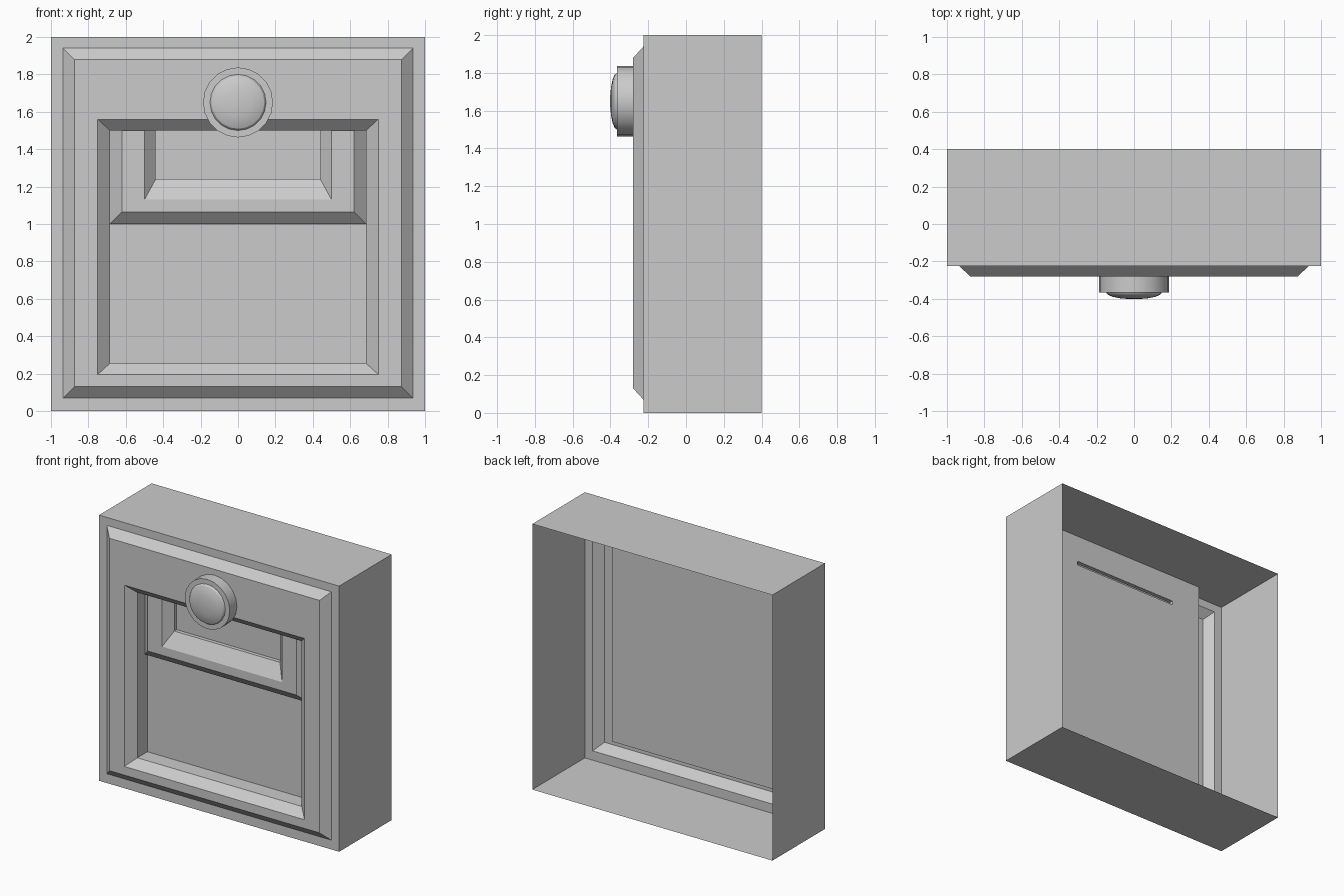
import bpy, bmesh, math

if "Cube" in bpy.data.objects:
    bpy.data.objects.remove(bpy.data.objects["Cube"])


def rect(x, z0, z1, y):
    """Rectangle loop, counter-clockwise seen from the front."""
    return [(-x, y, z0), (x, y, z0), (x, y, z1), (-x, y, z1)]


def make_object(name, bm):
    bmesh.ops.remove_doubles(bm, verts=bm.verts, dist=1e-5)
    mesh = bpy.data.meshes.new(name)
    bm.to_mesh(mesh)
    bm.free()
    ob = bpy.data.objects.new(name, mesh)
    bpy.context.collection.objects.link(ob)
    return ob


def loft(name, loops, cap=False):
    """Bridge successive loops into one open sheet."""
    bm = bmesh.new()
    rings = [[bm.verts.new(p) for p in loop] for loop in loops]
    for a, b in zip(rings, rings[1:]):
        n = len(a)
        for i in range(n):
            j = (i + 1) % n
            bm.faces.new((a[i], a[j], b[j], b[i]))
    if cap:
        bm.faces.new(rings[-1])
        bm.faces.new(rings[0][::-1])
    return make_object(name, bm)


# Casing: open-backed box, raised front plate and bevelled window
loft("casing", [
    rect(1.0, 0.0, 2.0, 0.40),
    rect(1.0, 0.0, 2.0, -0.225),
    rect(0.935, 0.07, 1.94, -0.225),
    rect(0.875, 0.13, 1.88, -0.28),
    rect(0.75, 0.195, 1.56, -0.28),
    rect(0.685, 0.255, 1.50, -0.22),
])

# Back panel behind the window, with a thin slot near its top
loft("recess_panel", [
    rect(0.685, 0.255, 1.995, -0.22),
    rect(0.685, 0.255, 1.995, -0.10),
    rect(0.44, 1.76, 1.79, -0.10),
])

# Sliding flap with a bevelled finger pocket
loft("sliding_flap", [
    rect(0.685, 1.00, 1.99, -0.101),
    rect(0.685, 1.00, 1.99, -0.13),
    rect(0.62, 1.065, 1.93, -0.19),
    rect(0.50, 1.13, 1.87, -0.19),
    rect(0.44, 1.24, 1.79, -0.13),
    rect(0.44, 1.24, 1.79, -0.101),
])

# Round button: short cylinder with a shallow dome
SIDES = 20
profile = [(0.187, -0.28), (0.187, -0.365), (0.15, -0.365)]
for k in range(1, 5):
    a = math.radians(k * 20)
    profile.append((0.15 * math.cos(a), -0.365 - 0.037 * math.sin(a)))
loops = [[(r * math.cos(2 * math.pi * i / SIDES), y,
           1.65 + r * math.sin(2 * math.pi * i / SIDES))
          for i in range(SIDES)] for r, y in profile]
button = loft("button", loops, cap=True)
bpy.context.view_layer.objects.active = button
button.select_set(True)
bpy.ops.object.shade_smooth_by_angle(angle=math.radians(30))
